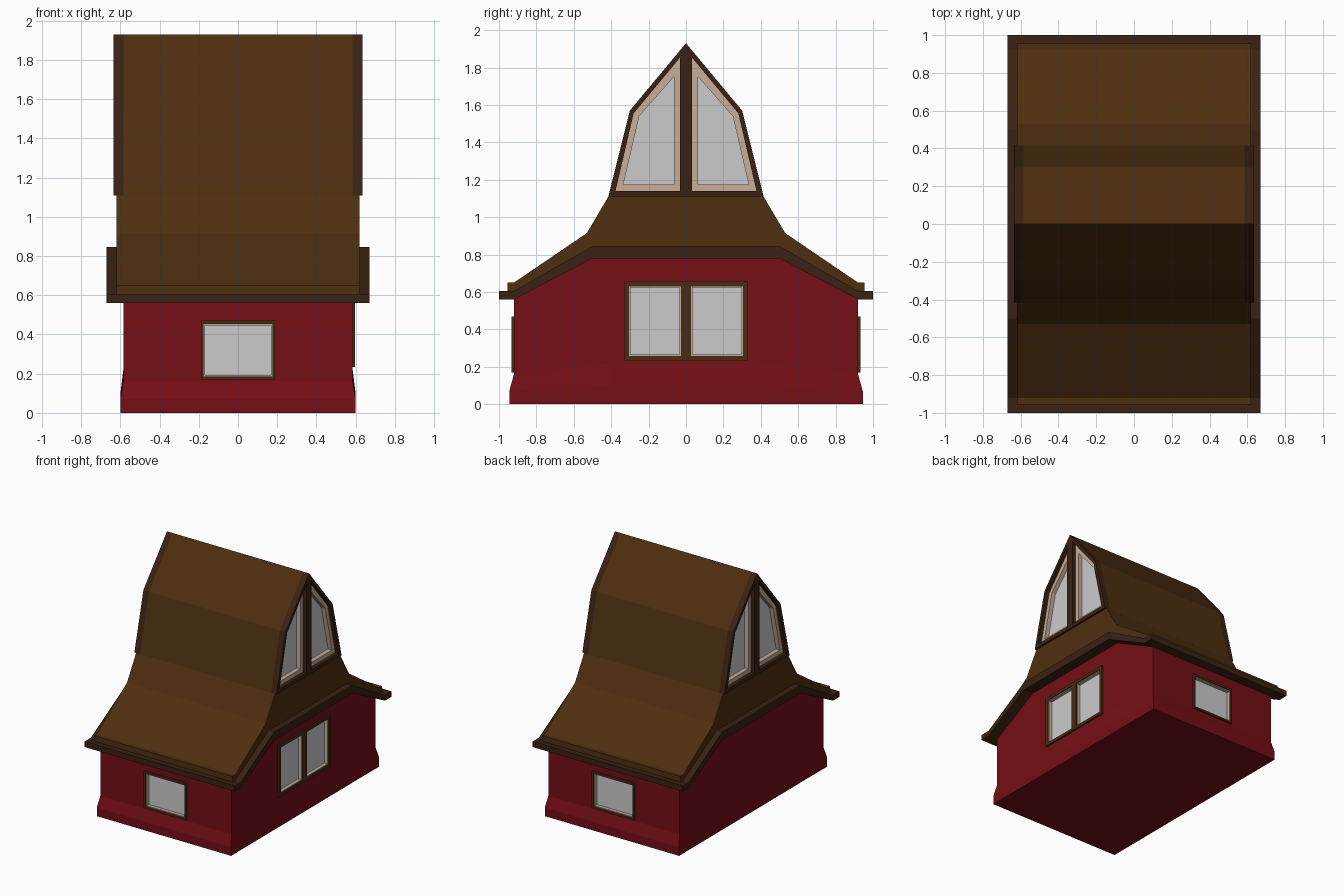
import bpy, bmesh
from mathutils import Matrix

if "Cube" in bpy.data.objects:
    bpy.data.objects.remove(bpy.data.objects["Cube"])


def material(name, rgb):
    m = bpy.data.materials.new(name)
    m.diffuse_color = (*rgb, 1)
    m.use_nodes = True
    m.node_tree.nodes["Principled BSDF"].inputs["Base Color"].default_value = m.diffuse_color
    return m


RED = material("red_wall", (0.176, 0.0045, 0.008))
BROWN = material("brown_roof", (0.076, 0.028, 0.005))
DARK = material("dark_trim", (0.042, 0.0155, 0.006))
FRAME = material("window_wood", (0.066, 0.025, 0.006))
CREAM = material("cream_lining", (0.58, 0.42, 0.32))

# local (u, v, depth) to world: SIDE = (y, z, x), FRONT = (x, z, -y)
SIDE = Matrix(((0, 0, 1, 0), (1, 0, 0, 0), (0, 1, 0, 0), (0, 0, 0, 1)))
FRONT = Matrix(((1, 0, 0, 0), (0, 0, -1, 0), (0, 1, 0, 0), (0, 0, 0, 1)))


def add_mesh(name, mesh, mat):
    ob = bpy.data.objects.new(name, mesh)
    bpy.context.collection.objects.link(ob)
    if mat:
        mesh.materials.append(mat)
    return ob


def plate(name, loops, a, b, facing, mat=None):
    """Extrude outlines (inner ones become holes) from depth a to b."""
    cu = bpy.data.curves.new(name, 'CURVE')
    cu.dimensions, cu.fill_mode, cu.extrude = '2D', 'BOTH', abs(b - a) / 2
    for loop in loops:
        s = cu.splines.new('POLY')
        s.points.add(len(loop) - 1)
        for p, (u, v) in zip(s.points, loop):
            p.co = (u, v, 0, 1)
        s.use_cyclic_u = True
    tmp = bpy.data.objects.new(name, cu)
    bpy.context.collection.objects.link(tmp)
    mesh = bpy.data.meshes.new_from_object(
        tmp.evaluated_get(bpy.context.evaluated_depsgraph_get()))
    bpy.data.objects.remove(tmp)
    mesh.transform(facing @ Matrix.Translation((0, 0, (a + b) / 2)))
    mesh.materials.clear()
    bm = bmesh.new()
    bm.from_mesh(mesh)
    bmesh.ops.remove_doubles(bm, verts=bm.verts, dist=1e-5)
    bmesh.ops.recalc_face_normals(bm, faces=bm.faces)
    for f in bm.faces:
        f.smooth = False
        f.material_index = 0
    bm.to_mesh(mesh)
    bm.free()
    return add_mesh(name, mesh, mat)


def rect(u0, u1, v0, v1):
    return [(u0, v0), (u1, v0), (u1, v1), (u0, v1)]


def mirror(half):
    """Complete a right-half outline, leaving centre points single."""
    return half + [(-u, v) for u, v in reversed(half) if u > 1e-6]


def flip(loop):
    return [(-u, v) for u, v in loop]


# walls: stacked eight-point rings, flared foot, gabled top
bm = bmesh.new()
rings = []
for hx, hy, my, z_corner, z_mid in ((0.60, 0.945, 0.40, 0, 0),
                                    (0.60, 0.945, 0.40, 0.07, 0.10),
                                    (0.585, 0.92, 0.40, 0.16, 0.22),
                                    (0.585, 0.92, 0.50, 0.58, 0.81)):
    pts = [(hx, -hy, z_corner), (hx, -my, z_mid), (hx, my, z_mid), (hx, hy, z_corner)]
    pts += [(-x, -y, z) for x, y, z in pts]
    rings.append([bm.verts.new(p) for p in pts])
for lo, hi in zip(rings, rings[1:]):
    for i in range(8):
        j = (i + 1) % 8
        bm.faces.new((lo[i], lo[j], hi[j], hi[i]))
bm.faces.new(rings[0])
t = rings[-1]
for quad in ((0, 1, 6, 7), (1, 2, 5, 6), (2, 3, 4, 5)):
    bm.faces.new([t[i] for i in quad])
bmesh.ops.recalc_face_normals(bm, faces=bm.faces)
mesh = bpy.data.meshes.new("walls")
bm.to_mesh(mesh)
bm.free()
walls = add_mesh("walls", mesh, RED)


# recessed wall windows: opening, frame, lining and glass
def wall_window(name, outer, panes, wall, facing, sign):
    cutters = []
    for i, (u0, u1, v0, v1) in enumerate(panes):
        hole = rect(u0, u1, v0, v1)
        cut = plate(f"{name}_cutter_{i}", [hole], sign * (wall - 0.03), sign * (wall + 0.1), facing)
        cut.hide_render = True
        mod = walls.modifiers.new(cut.name, 'BOOLEAN')
        mod.operation, mod.solver, mod.object = 'DIFFERENCE', 'EXACT', cut
        cutters.append(cut)
        e = 0.007
        inner = rect(u0 + e, u1 - e, v0 + e, v1 - e)
        plate(f"{name}_lining_{i}", [hole, inner], sign * (wall - 0.03), sign * (wall + 0.005), facing, CREAM)
        plate(f"{name}_glass_{i}", [hole], sign * (wall - 0.03), sign * (wall - 0.022), facing)
    plate(f"{name}_frame", [rect(*outer)] + [rect(*p) for p in panes],
          sign * (wall - 0.005), sign * (wall + 0.013), facing, FRAME)
    return cutters


cutters = []
for label, sign in (("front_window", 1), ("back_window", -1)):
    cutters += wall_window(label, (-0.19, 0.19, 0.17, 0.47),
                           [(-0.175, 0.175, 0.185, 0.453)], 0.92, FRONT, sign)
cutters += wall_window("side_window", (-0.33, 0.33, 0.235, 0.655),
                       [(-0.305, -0.028, 0.258, 0.63), (0.028, 0.305, 0.258, 0.63)], 0.585, SIDE, 1)
cut_mesh = bpy.data.meshes.new_from_object(
    walls.evaluated_get(bpy.context.evaluated_depsgraph_get()))
walls.modifiers.clear()
walls.data = cut_mesh
for c in cutters:
    bpy.data.objects.remove(c)

# dark eaves slab
plate("eaves", [mirror([(0.50, 0.78), (0.92, 0.56), (1.0, 0.56), (1.0, 0.605),
                        (0.92, 0.605), (0.50, 0.845)])], -0.67, 0.67, SIDE, DARK)

# lower roof with its concave sweep
plate("lower_roof", [mirror([(0.50, 0.82), (0.92, 0.59), (0.955, 0.59), (0.955, 0.65),
                             (0.92, 0.65), (0.53, 0.915), (0.412, 1.115)])],
      -0.62, 0.62, SIDE, BROWN)

# upper roof with window openings at both gable ends
outline = mirror([(0.415, 1.11), (0.30, 1.57), (0, 1.93)])
opening = [(0.033, 1.14), (0.377, 1.14), (0.28, 1.555), (0.033, 1.852)]
pane = [(0.065, 1.175), (0.335, 1.175), (0.25, 1.54), (0.065, 1.75)]
plate("upper_roof", [outline], -0.55, 0.55, SIDE, BROWN)
for label, s in (("right", 1), ("left", -1)):
    holes = [opening, flip(opening)]
    plate(f"{label}_gable_roof_edge", [outline] + holes, s * 0.55, s * 0.585, SIDE, BROWN)
    plate(f"{label}_gable_frame", [outline] + holes, s * 0.585, s * 0.635, SIDE, DARK)
    for i, (o, p) in enumerate(((opening, pane), (flip(opening), flip(pane)))):
        plate(f"{label}_gable_lining_{i}", [o, p], s * 0.55, s * 0.605, SIDE, CREAM)
        plate(f"{label}_gable_glass_{i}", [o], s * 0.55, s * 0.57, SIDE)
